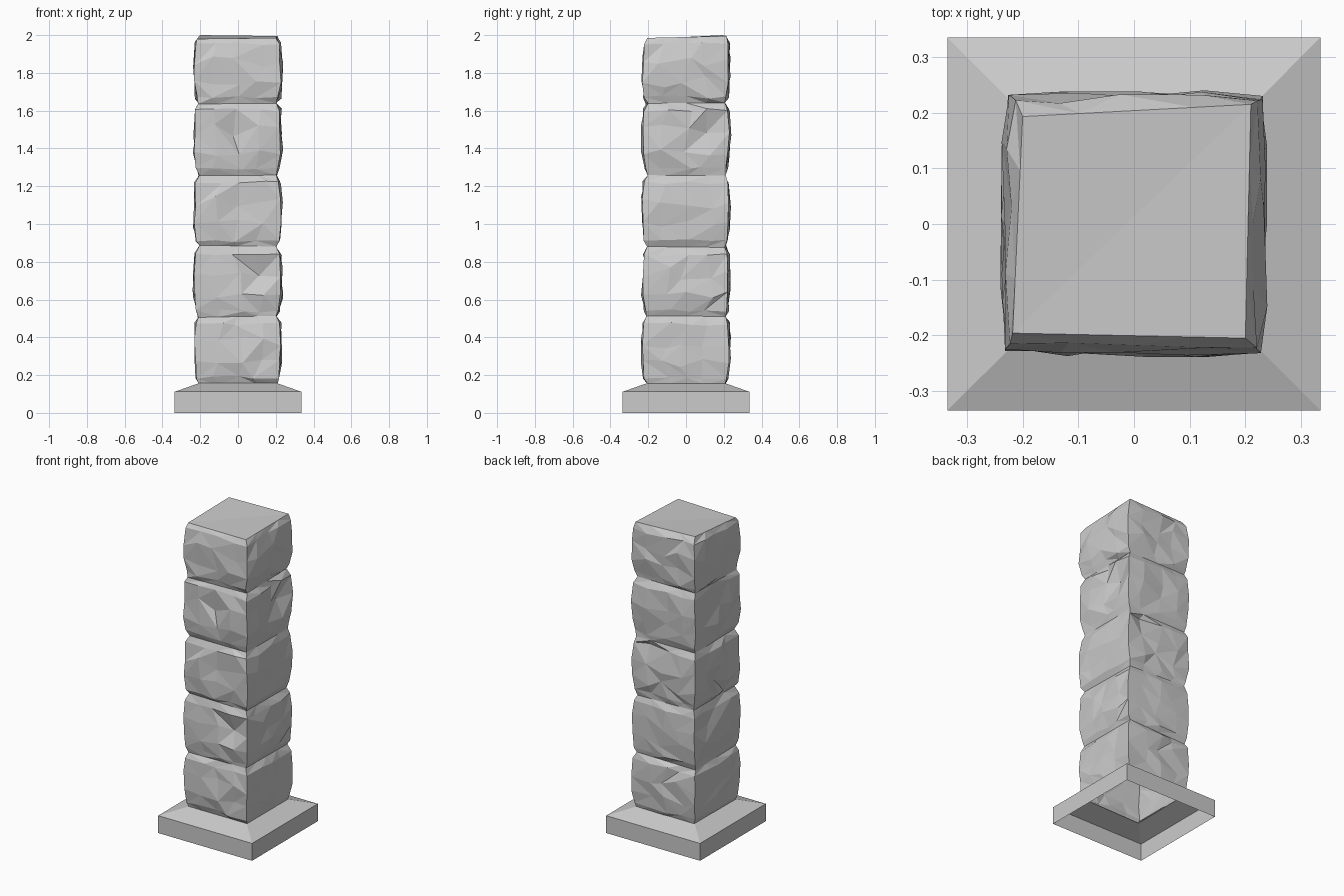
import bpy, random
from mathutils import Vector

if "Cube" in bpy.data.objects:
    bpy.data.objects.remove(bpy.data.objects["Cube"])

random.seed(7)
N = 4                                     # segments along each side of the pillar
DIRS = [(1, 0), (0, 1), (-1, 0), (0, -1)]  # running direction of front, right, back, left


def make_object(name, verts, faces):
    mesh = bpy.data.meshes.new(name)
    mesh.from_pydata(verts, [], faces)
    mesh.update()
    obj = bpy.data.objects.new(name, mesh)
    bpy.context.collection.objects.link(obj)
    return obj


def square(h, z):
    return [(-h, -h, z), (h, -h, z), (h, h, z), (-h, h, z)]


def ring_faces(a, b, n):
    return [(a + i, a + (i + 1) % n, b + (i + 1) % n, b + i) for i in range(n)]


# plinth: open-bottomed slab with a sloped shoulder
make_object("plinth", square(0.335, 0) + square(0.335, 0.112) + square(0.207, 0.157),
            ring_faces(0, 4, 4) + ring_faces(4, 8, 4))


def seam_ring(z, corners=None, zs=None):
    """Nearly straight groove between two blocks, slightly tilted."""
    if corners is None:
        corners = [(sx * random.uniform(0.2, 0.213), sy * random.uniform(0.2, 0.213))
                   for sx, sy in [(-1, -1), (1, -1), (1, 1), (-1, 1)]]
        zs = [z + random.uniform(-0.008, 0.008) for _ in range(4)]
    out = []
    for s in range(4):
        a = Vector((*corners[s], zs[s]))
        b = Vector((*corners[(s + 1) % 4], zs[(s + 1) % 4]))
        out += [a.lerp(b, k / N) for k in range(N)]
    return out


def rough_ring(z, half, rz):
    """Chipped ring inside a block."""
    out = []
    for s, (dx, dy) in enumerate(DIRS):
        for k in range(N):
            along = (2 * k / N - 1) * half
            if k == 0:
                t, d = along + random.uniform(-0.004, 0.008), half - random.uniform(0.002, 0.012)
                t, dz = max(t, -0.232), random.uniform(-rz, rz) * 0.6
            else:
                t = along + random.uniform(-0.035, 0.035)
                d, dz = half + random.uniform(-0.011, 0.009), random.uniform(-rz, rz)
            out.append(Vector((dx * t + dy * d, dy * t - dx * d, z + dz)))
    return out


# stacked rough blocks
seams = [0.153, 0.507, 0.88, 1.258, 1.64, 1.99]
profile = [(0.09, 0.221, 0.010), (0.32, 0.231, 0.035), (0.62, 0.232, 0.035), (0.9, 0.224, 0.010)]
rings = []
for z0, z1 in zip(seams, seams[1:]):
    rings.append(seam_ring(z0))
    for f, half, rz in profile:
        rings.append(rough_ring(z0 + (z1 - z0) * f, half, rz))
rings.append(seam_ring(1.99, [(-0.218, -0.196), (0.2, -0.205), (0.21, 0.215), (-0.2, 0.193)],
                       [1.98, 1.985, 1.995, 2.0]))
verts = [v for r in rings for v in r]

# deeper chips knocked out of the faces
chips = [((0.23, 0.08, 1.42), (-0.035, 0, 0)), ((0.12, -0.23, 0.70), (0, 0.03, 0)),
         ((0.0, -0.23, 1.48), (0, 0.025, 0)), ((0.05, -0.23, 1.15), (0, 0.015, 0)),
         ((-0.23, 0.0, 1.05), (0.03, 0, 0)), ((0.05, 0.23, 1.2), (0, -0.025, 0))]
for point, push in chips:
    v = min(verts, key=lambda p: (p - Vector(point)).length)
    v += Vector(push)

faces = []
M = 4 * N
for r in range(len(rings) - 1):
    for a, b, c, d in ring_faces(r * M, (r + 1) * M, M):
        if random.random() < 0.5:
            faces += [(a, b, c), (a, c, d)]
        else:
            faces += [(a, b, d), (b, c, d)]

# flat top split along its diagonal
t = (len(rings) - 1) * M
faces += [tuple(t + i for i in range(2 * N + 1)),
          (t,) + tuple(t + i for i in range(2 * N, M))]
make_object("stone_pillar", [tuple(v) for v in verts], faces)
